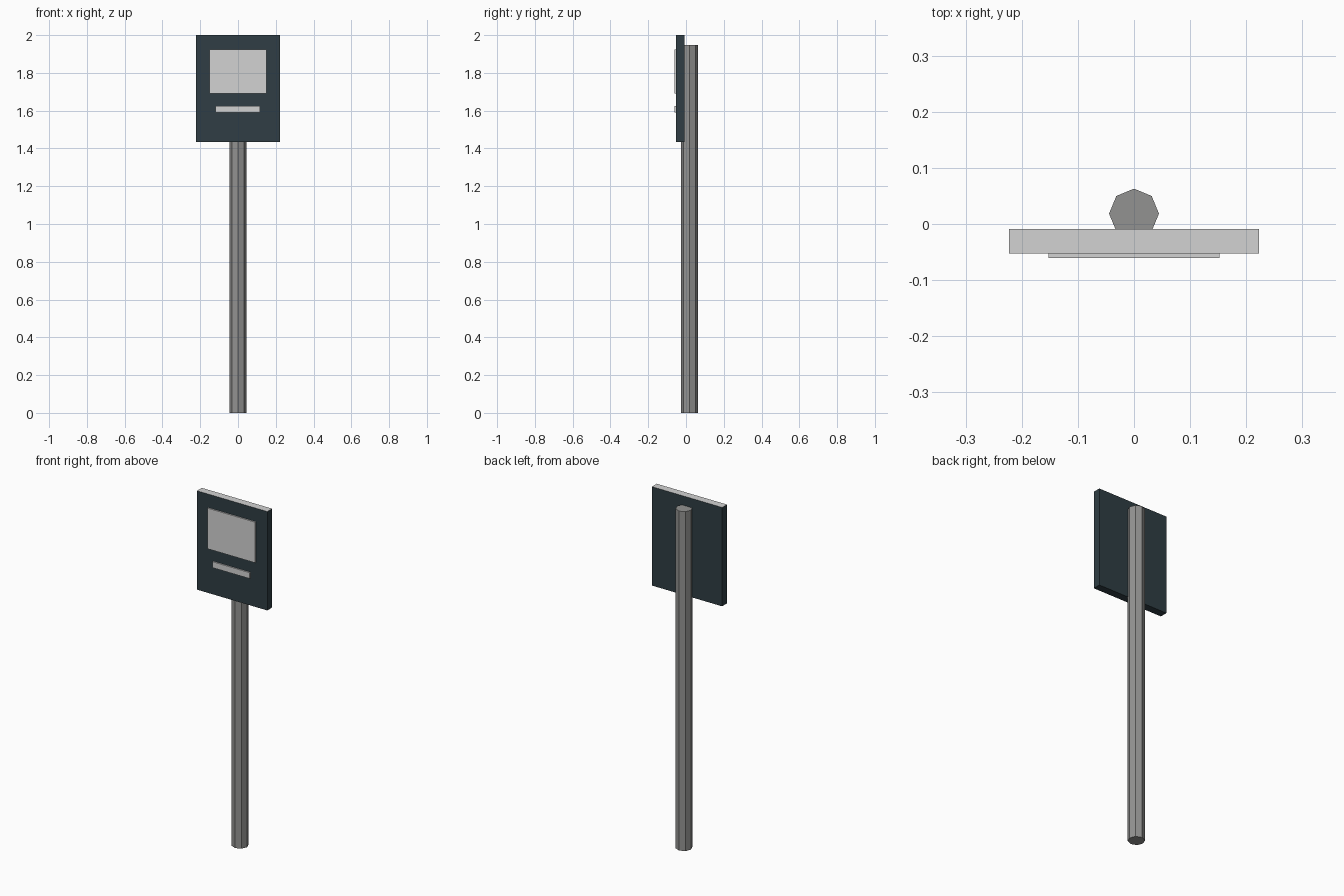
import bpy, bmesh, math
from mathutils import Matrix, Vector

if "Cube" in bpy.data.objects:
    bpy.data.objects.remove(bpy.data.objects["Cube"])


def material(name, rgb):
    m = bpy.data.materials.new(name)
    m.diffuse_color = (*rgb, 1)
    m.use_nodes = True
    m.node_tree.nodes["Principled BSDF"].inputs["Base Color"].default_value = m.diffuse_color
    return m


DARK = material("dark slate", (0.029, 0.048, 0.058))
LIGHT = material("light grey", (0.65, 0.65, 0.65))
STEEL = material("steel grey", (0.29, 0.29, 0.285))


def finish(name, bm, mats):
    bmesh.ops.recalc_face_normals(bm, faces=bm.faces)
    me = bpy.data.meshes.new(name)
    bm.to_mesh(me)
    bm.free()
    for m in mats:
        me.materials.append(m)
    ob = bpy.data.objects.new(name, me)
    bpy.context.collection.objects.link(ob)
    return ob


def box(name, x, y, z, *mats):
    """Box from (min, max) ranges; a second material goes on the top face."""
    bm = bmesh.new()
    size = [r[1] - r[0] for r in (x, y, z)]
    mid = Vector([(r[0] + r[1]) / 2 for r in (x, y, z)])
    bmesh.ops.create_cube(bm, size=1, matrix=Matrix.Translation(mid) @ Matrix.Diagonal((*size, 1)))
    bm.normal_update()
    if len(mats) > 1:
        for f in bm.faces:
            f.material_index = int(f.normal.z > 0.5)
    return finish(name, bm, mats)


# Eight-sided post with corners on the axes
POST_R, POST_H, POST_Y = 0.0445, 1.947, 0.0185
bm = bmesh.new()
ring = [bm.verts.new((POST_R * math.cos(i * math.pi / 4),
                      POST_Y + POST_R * math.sin(i * math.pi / 4), 0)) for i in range(8)]
base = bm.faces.new(ring)
ext = bmesh.ops.extrude_face_region(bm, geom=[base], use_keep_orig=True)
bmesh.ops.translate(bm, vec=(0, 0, POST_H),
                    verts=[v for v in ext["geom"] if isinstance(v, bmesh.types.BMVert)])
finish("post", bm, [STEEL])

# Panel with a pale top edge
box("sign_panel", (-0.223, 0.223), (-0.053, -0.009), (1.433, 2.0), DARK, LIGHT)

# Raised plates on the front
box("display_plate", (-0.152, 0.152), (-0.061, -0.052), (1.69, 1.923), LIGHT)
box("lower_strip", (-0.12, 0.117), (-0.061, -0.052), (1.59, 1.624), LIGHT)
